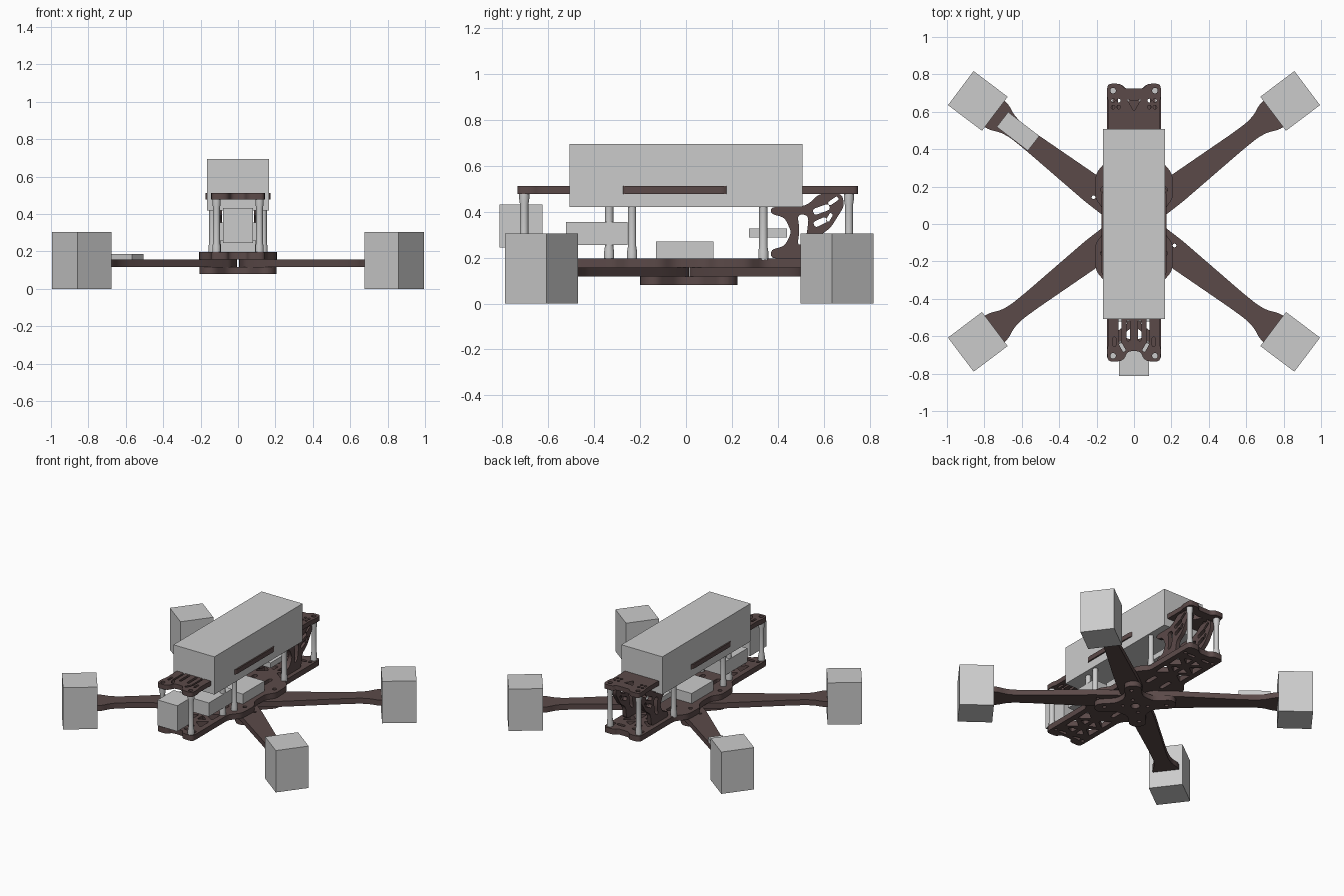
import bpy, bmesh, math
from mathutils import Vector, Matrix

if "Cube" in bpy.data.objects:
    bpy.data.objects.remove(bpy.data.objects["Cube"])


def material(name, col):
    m = bpy.data.materials.new(name)
    m.diffuse_color = (*col, 1)
    m.use_nodes = True
    m.node_tree.nodes["Principled BSDF"].inputs["Base Color"].default_value = m.diffuse_color
    return m


CARBON = material("dark_brown_plate", (0.105, 0.068, 0.066))
METAL = material("light_metal", (0.88, 0.88, 0.9))


def add(name, mesh, mat=None):
    ob = bpy.data.objects.new(name, mesh)
    bpy.context.collection.objects.link(ob)
    if mat:
        mesh.materials.append(mat)
    return ob


def box(name, x, y, z, angle=0.0):
    """x, y, z are (min, max); angle turns it about its own centre."""
    bm = bmesh.new()
    bmesh.ops.create_cube(bm, size=1)
    bmesh.ops.scale(bm, verts=bm.verts, vec=(x[1] - x[0], y[1] - y[0], z[1] - z[0]))
    me = bpy.data.meshes.new(name)
    bm.to_mesh(me)
    bm.free()
    ob = add(name, me)
    ob.location = (sum(x) / 2, sum(y) / 2, sum(z) / 2)
    ob.rotation_euler.z = angle
    return ob


def rounded(pts, r, n=4):
    """Polygon with its corners eased by curves of reach r."""
    out = []
    P = [Vector(p) for p in pts]
    for i, p in enumerate(P):
        a, b = P[i - 1] - p, P[(i + 1) % len(P)] - p
        s = p + a.normalized() * min(r, a.length * 0.48)
        e = p + b.normalized() * min(r, b.length * 0.48)
        for k in range(n + 1):
            t = k / n
            out.append(s * (1 - t) ** 2 + p * 2 * t * (1 - t) + e * t * t)
    return out


def circle(x, y, r, n=20):
    return [Vector((x + r * math.cos(math.tau * k / n), y + r * math.sin(math.tau * k / n)))
            for k in range(n)]


def slot(x, y, length, w, deg=90):
    c, s = math.cos(math.radians(deg)), math.sin(math.radians(deg))
    l, h = length / 2, w / 2
    return rounded([(x + c * u - s * v, y + s * u + c * v)
                    for u, v in ((-l, -h), (l, -h), (l, h), (-l, h))], h)


def both(loops):
    return loops + [[Vector((-p.x, p.y)) for p in reversed(l)] for l in loops]


def mirrored(right):
    return right + [(-x, y) for x, y in reversed(right)]


def plate(name, loops, z0, z1, matrix=None):
    """Flat sheet: first loop is the outline, the others are holes."""
    cu = bpy.data.curves.new(name, 'CURVE')
    cu.dimensions = '2D'
    cu.fill_mode = 'BOTH'
    cu.extrude = (z1 - z0) / 2
    for l in loops:
        sp = cu.splines.new('POLY')
        sp.points.add(len(l) - 1)
        for q, p in zip(sp.points, l):
            q.co = (p.x, p.y, 0, 1)
        sp.use_cyclic_u = True
    tmp = bpy.data.objects.new(name + "_curve", cu)
    bpy.context.collection.objects.link(tmp)
    me = bpy.data.meshes.new_from_object(tmp.evaluated_get(bpy.context.evaluated_depsgraph_get()))
    bpy.data.objects.remove(tmp)
    me.transform(Matrix.Translation((0, 0, (z0 + z1) / 2)))
    if matrix:
        me.transform(matrix)
    me.materials.clear()
    return add(name, me, CARBON)


# Motor blocks and arms, one per corner
for sx, sy, tag in ((1, 1, "back_right"), (-1, 1, "back_left"),
                    (1, -1, "front_right"), (-1, -1, "front_left")):
    cx, cy = sx * 0.835, 0.014 + sy * 0.644
    box("motor_" + tag, (cx - .114, cx + .114), (cy - .114, cy + .114), (0, .305),
        sx * sy * math.radians(37))
    half = [(.10, .076), (.27, .076), (.70, .052), (.80, .05), (.86, .06),
            (.91, .085), (.96, .09), (1.10, .09), (1.13, .05)]
    outline = [(0, 0)] + [(u, -v) for u, v in half] + [(u, v) for u, v in reversed(half)]
    turn = Matrix.Translation((0, .014, 0)) @ Matrix.Rotation(math.atan2(sy * .644, sx * .835), 4, 'Z')
    plate("arm_" + tag, [rounded(outline, .03), circle(.15, 0, .014), circle(.25, .03, .01)],
          .117, .157, turn)

# Main bottom plate with lobes over the arm roots and lightening holes
main = mirrored([(.045, -.695), (.06, -.73), (.145, -.73), (.145, -.32), (.205, -.25), (.21, -.11),
                 (.165, -.05), (.165, .08), (.21, .14), (.205, .27), (.145, .34),
                 (.145, .745), (.06, .745), (.045, .72)])
holes = [circle(.06, .014 + s * .06, .014) for s in (-1, 1)]
for s in (-1, 1):
    for y in (.40, .53):
        holes.append(rounded([(.03, s * y), (.105, s * (y + .055)), (.105, s * (y - .055))], .018))
        holes.append(rounded([(.014, s * (y + .025)), (.07, s * (y + .067)), (.014, s * (y + .09))], .012))
    holes += [slot(.06, s * .66, .06, .022, 0), circle(.115, s * .665, .012),
              circle(.165, .014 + s * .17, .014), slot(.06, s * .25, .10, .03, 90)]
plate("bottom_plate", [rounded(main, .03)] + both(holes), .157, .197)

# Cross-shaped clamp plate under the arms
clamp = mirrored([(.05, -.12), (.13, -.205), (.19, -.19), (.215, -.13), (.12, -.03),
                  (.12, .055), (.215, .155), (.19, .215), (.13, .23), (.05, .145)])
plate("clamp_plate", [rounded(clamp, .035), circle(0, .014, .03)]
      + both([circle(.15, .014 + s * .14, .014) for s in (-1, 1)]
             + [circle(.065, .014 + s * .05, .012) for s in (-1, 1)]), .08, .117)

# Top plate
top = mirrored([(.035, -.68), (.05, -.72), (.075, -.735), (.14, -.735), (.145, -.67), (.135, -.64),
                (.14, -.29), (.175, -.27), (.175, .17), (.14, .2),
                (.135, .65), (.145, .68), (.142, .75), (.07, .75), (.055, .725)])
holes = [circle(.112, .713, .015), circle(.112, -.705, .015),
         slot(.075, -.56, .15, .014), slot(.03, -.57, .11, .018), slot(.062, -.66, .05, .018, 60),
         slot(.105, -.63, .05, .016)]
holes += [circle(x, y, .010, 12) for x in (.082, .112) for y in (.625, .66)]
holes += [slot(.07, y, .1, .03) for y in (-.3, -.1, .1, .3)]
plate("top_plate", [rounded(top, .022),
                    rounded([(-.038, .668), (-.018, .660), (.018, .660), (.038, .668), (0, .602)], .012)]
      + both(holes), .478, .512)

# Upright camera side plates at the back
side = [(.37, .197), (.56, .197), (.575, .29), (.63, .33), (.69, .425), (.68, .478),
        (.58, .478), (.53, .43), (.48, .42), (.37, .42), (.37, .39),
        (.43, .375), (.46, .31), (.43, .25), (.37, .235)]
cuts = [rounded([(.485, .39), (.535, .385), (.53, .33), (.52, .27), (.485, .25), (.495, .32)], .025),
        slot(.59, .41, .075, .028, 20), slot(.585, .355, .06, .026, 25), slot(.642, .447, .05, .018, 35),
        slot(.625, .375, .04, .016, 60)]
upright = Matrix.Rotation(math.pi / 2, 4, 'Z') @ Matrix.Rotation(math.pi / 2, 4, 'X')
for s, tag in ((1, "right"), (-1, "left")):
    plate("camera_side_plate_" + tag, [rounded(side, .022)] + cuts,
          s * .1 - .015, s * .1 + .015, upright)

# Waisted metal standoffs between the plates
profile = [(.022, .190), (.022, .225), (.018, .25), (.018, .43), (.022, .455), (.022, .485)]


def standoff(name, x, y, n=16):
    bm = bmesh.new()
    rings = [[bm.verts.new((x + r * math.cos(math.tau * k / n), y + r * math.sin(math.tau * k / n), z))
              for k in range(n)] for r, z in profile]
    for a, b in zip(rings, rings[1:]):
        for k in range(n):
            bm.faces.new((a[k], a[(k + 1) % n], b[(k + 1) % n], b[k])).smooth = True
    bm.faces.new(rings[0][::-1])
    bm.faces.new(rings[-1])
    me = bpy.data.meshes.new(name)
    bm.to_mesh(me)
    bm.free()
    add(name, me, METAL)


for i, (x, y) in enumerate(((.115, -.705), (.112, -.335), (.136, -.235), (.136, .337), (.115, .71))):
    standoff(f"standoff_right_{i}", x, y)
    standoff(f"standoff_left_{i}", -x, y)

# Plain blocks standing in for the electronics
box("battery", (-.165, .165), (-.508, .508), (.42, .695))
box("rear_unit", (-.08, .08), (-.812, -.625), (.245, .432))
box("video_transmitter", (-.13, .13), (-.522, -.255), (.255, .355))
box("flight_controller", (-.13, .13), (-.13, .12), (.197, .27))
box("receiver", (-.07, .07), (.275, .44), (.288, .326))
box("speed_controller", (-.725, -.515), (.445, .545), (.157, .187), -math.radians(37.6))
